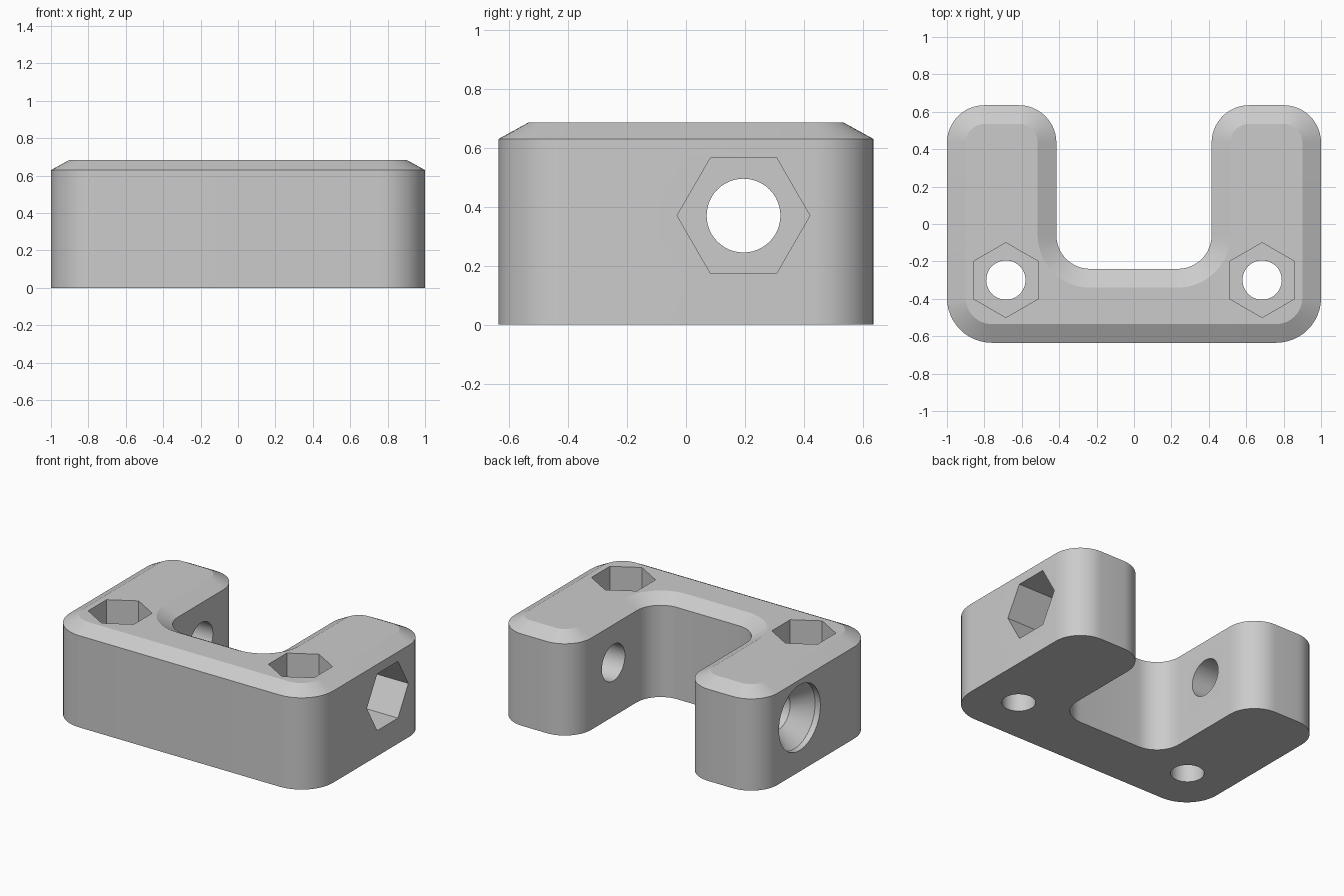
import bpy
import bmesh
from math import radians, cos, sin, pi
from mathutils import Matrix

if "Cube" in bpy.data.objects:
    bpy.data.objects.remove(bpy.data.objects["Cube"])

grey = bpy.data.materials.new("plain grey")
grey.use_nodes = True
grey.diffuse_color = (0.6, 0.6, 0.6, 1)
grey.node_tree.nodes["Principled BSDF"].inputs["Base Color"].default_value = (0.6, 0.6, 0.6, 1)

WALL, TOP, CHAMFER, STEPS = 0.63, 0.685, 0.1, 12

# Corners of the right half of the U: centre x, centre y, radius, start angle, sweep
CORNERS = [
    (0.76, -0.395, 0.24, -90, 90),
    (0.80, 0.435, 0.20, 0, 90),
    (0.615, 0.435, 0.20, 90, 90),
    (0.235, -0.06, 0.18, 0, -90),
]


def outline(inset):
    """U-shaped outline, shrunk into the material by inset."""
    half = []
    for cx, cy, radius, start, sweep in CORNERS:
        r = radius - inset if sweep > 0 else radius + inset
        for i in range(STEPS + 1):
            a = radians(start + sweep * i / STEPS)
            half.append((cx + r * cos(a), cy + r * sin(a)))
    return half + [(-x, y) for x, y in reversed(half)]


def finish(name, bm):
    bmesh.ops.recalc_face_normals(bm, faces=bm.faces)
    mesh = bpy.data.meshes.new(name)
    bm.to_mesh(mesh)
    bm.free()
    mesh.materials.append(grey)
    obj = bpy.data.objects.new(name, mesh)
    bpy.context.collection.objects.link(obj)
    return obj


def lathe(name, rings, sides, matrix):
    """Solid from (radius, depth) rings along local z, used as a cutter."""
    bm = bmesh.new()
    loops = [[bm.verts.new(matrix @ Matrix.Rotation(2 * pi * i / sides, 4, 'Z')
                           @ Matrix.Translation((r, 0, z)).to_translation())
              for i in range(sides)] for r, z in rings]
    skin(bm, loops)
    obj = finish(name, bm)
    obj.hide_render = True
    return obj


def skin(bm, loops):
    n = len(loops[0])
    for low, high in zip(loops, loops[1:]):
        for i in range(n):
            j = (i + 1) % n
            bm.faces.new((low[i], low[j], high[j], high[i]))
    bm.faces.new(loops[0][::-1])
    bm.faces.new(loops[-1])


# U-shaped block with a chamfered top rim
bm = bmesh.new()
levels = [(0, 0), (0, WALL), (CHAMFER, TOP)]
skin(bm, [[bm.verts.new((x, y, z)) for x, y in outline(d)] for d, z in levels])
block = finish("bracket_block", bm)

# Vertical bolt holes with hexagonal nut pockets
cutters = []
for side, x in (("left", 0.685), ("right", -0.685)):
    place = Matrix.Translation((x, -0.30, 0)) @ Matrix.Rotation(pi / 2, 4, 'Z')
    cutters.append(lathe(side + "_bolt_hole", [(0.105, -0.1), (0.105, 0.9)], 48, place))
    cutters.append(lathe(side + "_nut_pocket", [(0.20, 0.37), (0.20, 0.9)], 6, place))

# Cross hole through both legs: nut pocket at +x, countersink at -x
axis = Matrix.Translation((0, 0.195, 0.37)) @ Matrix.Rotation(pi / 2, 4, 'Y')
turned = axis @ Matrix.Rotation(pi / 2, 4, 'Z')
cutters.append(lathe("cross_hole", [(0.125, -1.2), (0.125, 1.2)], 48, axis))
cutters.append(lathe("cross_nut_pocket", [(0.225, 0.70), (0.225, 1.2)], 6, turned))
cutters.append(lathe("countersink", [(0.225, -1.2), (0.225, -0.96), (0.125, -0.84),
                                     (0.125, -0.7)], 48, axis))

bpy.ops.object.select_all(action='DESELECT')
block.select_set(True)
bpy.context.view_layer.objects.active = block
for cutter in cutters:
    mod = block.modifiers.new(cutter.name, 'BOOLEAN')
    mod.operation = 'DIFFERENCE'
    mod.solver = 'EXACT'
    mod.object = cutter
    bpy.ops.object.modifier_apply(modifier=mod.name)
    bpy.data.objects.remove(cutter)

bpy.ops.object.shade_smooth_by_angle(angle=radians(20))
